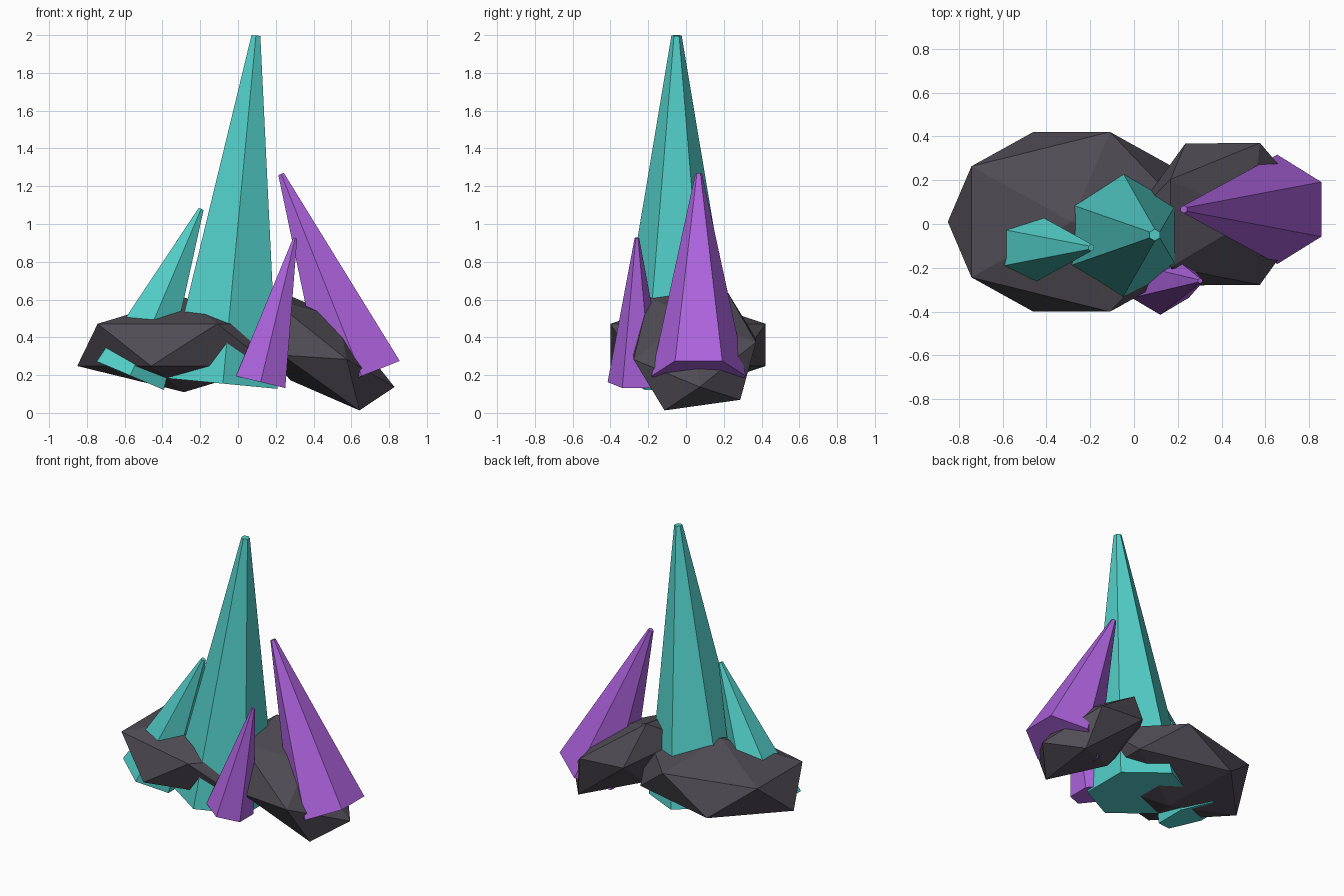
import bpy
from math import radians, hypot, atan2

if "Cube" in bpy.data.objects:
    bpy.data.objects.remove(bpy.data.objects["Cube"])


def material(name, color):
    m = bpy.data.materials.new(name)
    m.diffuse_color = (*color, 1)
    m.use_nodes = True
    m.node_tree.nodes["Principled BSDF"].inputs["Base Color"].default_value = m.diffuse_color
    return m


ROCK = material("dark_rock", (0.08, 0.072, 0.09))
TEAL = material("teal_crystal", (0.085, 0.62, 0.58))
PURPLE = material("purple_crystal", (0.42, 0.125, 0.73))


def finish(name, mat):
    ob = bpy.context.object
    ob.name = ob.data.name = name
    ob.data.materials.append(mat)


def rock(name, center, scale, rotation=(0, 0, 0)):
    bpy.ops.mesh.primitive_ico_sphere_add(
        subdivisions=1, radius=1, location=center,
        rotation=[radians(a) for a in rotation])
    bpy.context.object.scale = scale
    finish(name, ROCK)


def crystal(name, mat, base, tip, y, r_base, r_tip):
    # Six-sided spike leaning in the xz plane from base to tip
    dx, dz = tip[0] - base[0], tip[1] - base[1]
    bpy.ops.mesh.primitive_cone_add(
        vertices=6, radius1=r_base, radius2=r_tip, depth=hypot(dx, dz),
        location=((base[0] + tip[0]) / 2, y, (base[1] + tip[1]) / 2),
        rotation=(0, atan2(dx, dz), 0))
    finish(name, mat)


# Rocks
rock("large_rock", (-0.285, 0.01, 0.36), (0.633, 0.483, 0.25))
rock("small_rock", (0.405, 0.045, 0.34), (0.515, 0.385, 0.212), (10, 37, 6))

# Crystals
crystal("main_crystal", TEAL, (-0.08, 0.155), (0.095, 1.998), -0.05, 0.335, 0.027)
crystal("left_crystal", TEAL, (-0.57, 0.197), (-0.195, 1.08), -0.108, 0.223, 0.016)
crystal("right_crystal", PURPLE, (0.655, 0.195), (0.228, 1.265), 0.067, 0.25, 0.018)
crystal("front_crystal", PURPLE, (0.12, 0.163), (0.303, 0.926), -0.26, 0.155, 0.012)
